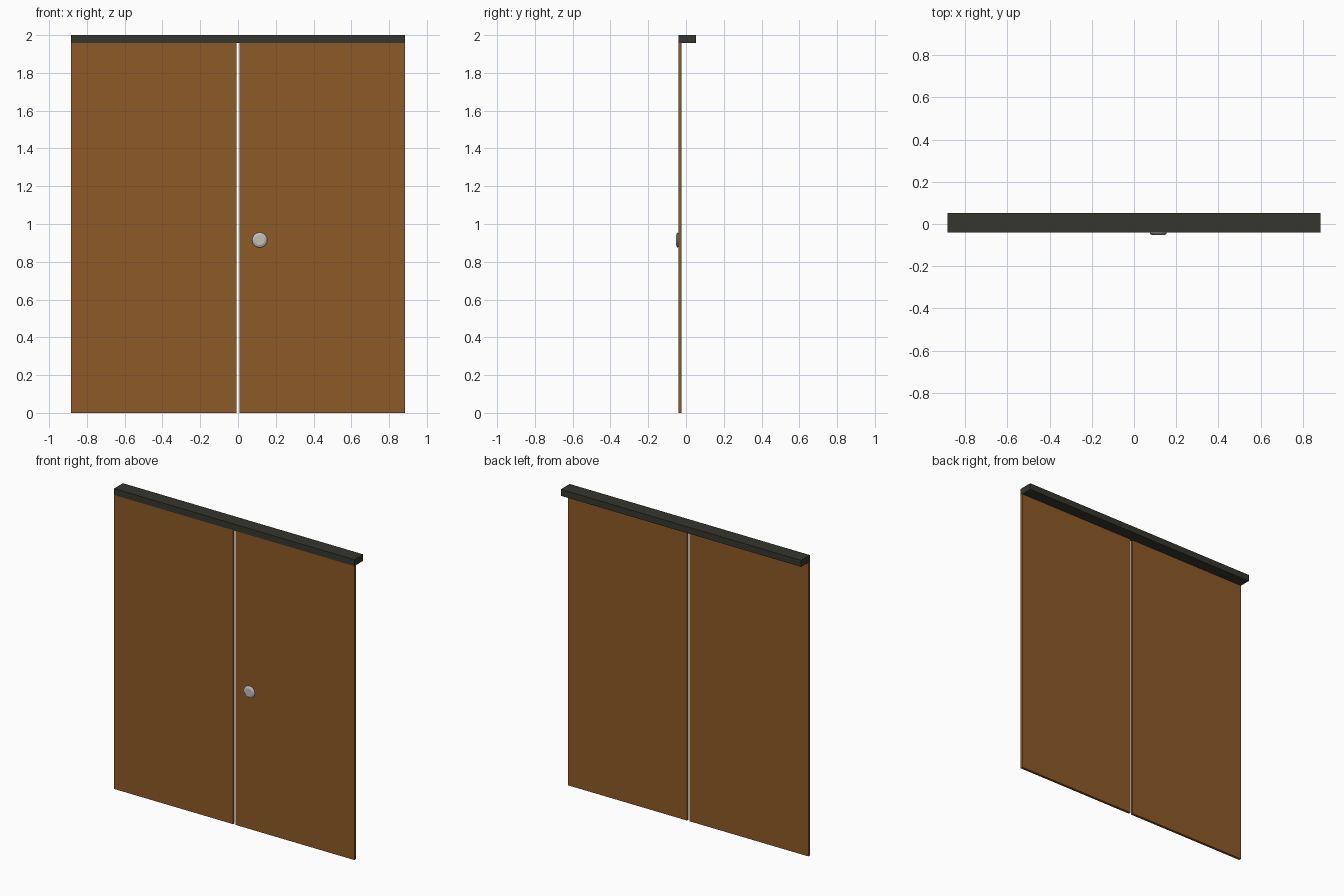
import bpy, bmesh, math
from mathutils import Matrix

if "Cube" in bpy.data.objects:
    bpy.data.objects.remove(bpy.data.objects["Cube"])


def material(name, rgb):
    m = bpy.data.materials.new(name)
    m.diffuse_color = (*rgb, 1.0)
    m.use_nodes = True
    m.node_tree.nodes["Principled BSDF"].inputs["Base Color"].default_value = m.diffuse_color
    return m


wood = material("brown wood", (0.27, 0.10, 0.019))
dark = material("dark metal", (0.036, 0.037, 0.027))
steel = material("light steel", (0.52, 0.52, 0.52))


def finish(name, bm, mat):
    bmesh.ops.recalc_face_normals(bm, faces=bm.faces[:])
    mesh = bpy.data.meshes.new(name)
    bm.to_mesh(mesh)
    bm.free()
    mesh.materials.append(mat)
    obj = bpy.data.objects.new(name, mesh)
    bpy.context.collection.objects.link(obj)
    return obj


def box(name, x, y, z, mat):
    bm = bmesh.new()
    size = [b - a for a, b in (x, y, z)]
    mid = [(a + b) / 2 for a, b in (x, y, z)]
    bmesh.ops.create_cube(bm, size=1, matrix=Matrix.Translation(mid) @ Matrix.Diagonal((*size, 1)))
    return finish(name, bm, mat)


# two door panels with a narrow open gap between them
HALF, GAP = 0.885, 0.008
box("left_panel", (-HALF, -GAP), (-0.04, -0.023), (0, 1.957), wood)
box("right_panel", (GAP, HALF), (-0.04, -0.023), (0, 1.957), wood)

# top rail, flush with the panel fronts
box("top_rail", (-HALF, HALF), (-0.04, 0.053), (1.957, 2.0), dark)

# round knob: short rim, then a sloping side up to a flat face
bm = bmesh.new()
N = 20
profile = [(0.037, -0.0395), (0.04, -0.044), (0.037, -0.048), (0.027, -0.053)]
rings = [[bm.verts.new((0.115 + r * math.cos(2 * math.pi * i / N), y,
                        0.915 + r * math.sin(2 * math.pi * i / N))) for i in range(N)]
         for r, y in profile]
for a, b in zip(rings, rings[1:]):
    for i in range(N):
        j = (i + 1) % N
        bm.faces.new((a[i], a[j], b[j], b[i]))
bm.faces.new(rings[0])
bm.faces.new(rings[-1])
finish("knob", bm, steel)
